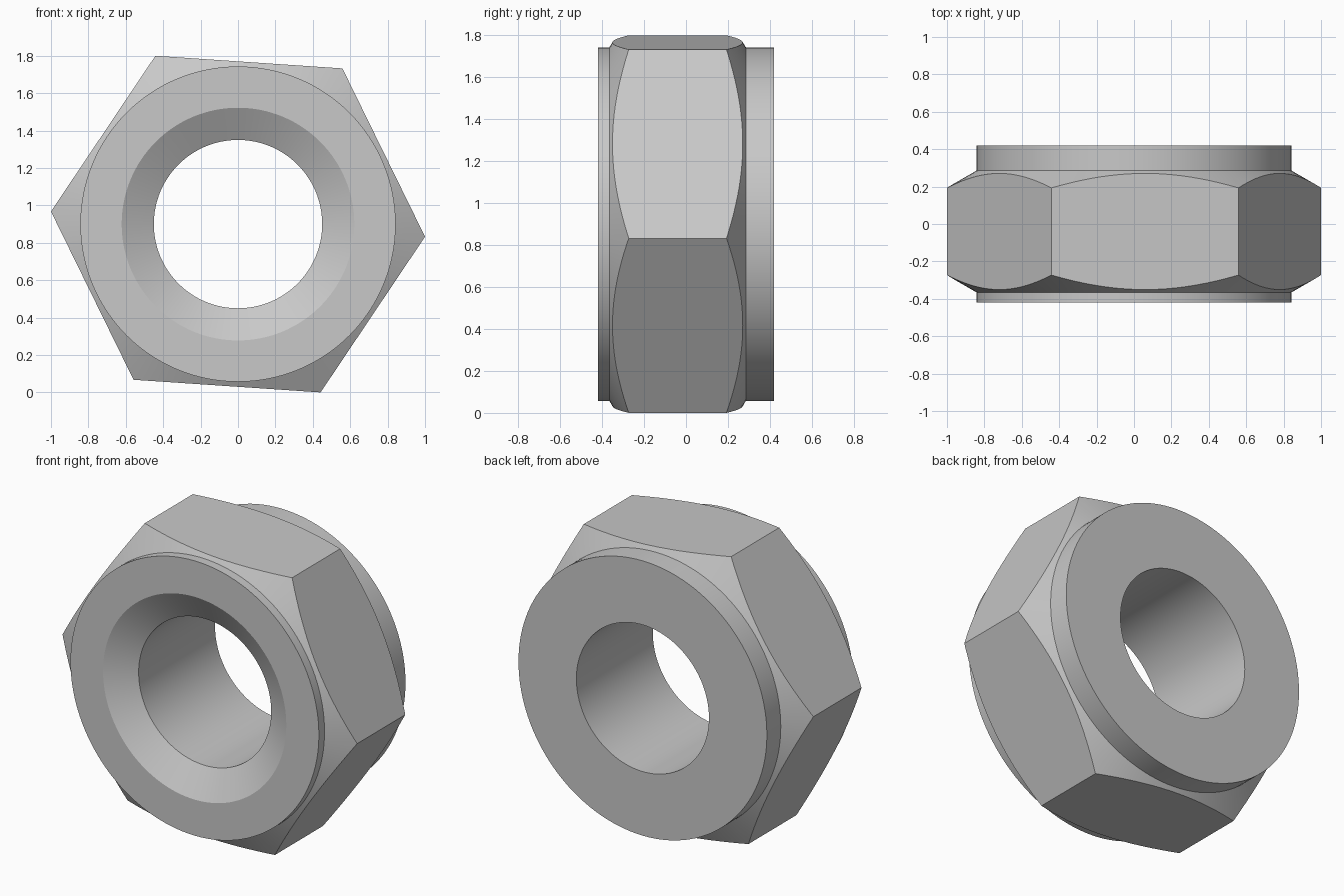
import bpy, bmesh, math

cube = bpy.data.objects.get("Cube")
if cube:
    bpy.data.objects.remove(cube, do_unlink=True)

CENTRE_Z = 0.9
SEGMENTS = 128

steel = bpy.data.materials.new("grey_steel")
steel.use_nodes = True
steel.diffuse_color = (0.58, 0.58, 0.58, 1)
steel.node_tree.nodes["Principled BSDF"].inputs["Base Color"].default_value = (0.58, 0.58, 0.58, 1)


def ring(bm, radius, y, sides, turn=0.0):
    """Ring of vertices around the y axis."""
    angles = [turn + math.tau * i / sides for i in range(sides)]
    return [bm.verts.new((radius * math.cos(a), y, CENTRE_Z + radius * math.sin(a))) for a in angles]


def bridge(bm, a, b):
    for i in range(len(a)):
        j = (i + 1) % len(a)
        bm.faces.new((a[i], a[j], b[j], b[i]))


def finish(bm, name):
    bmesh.ops.recalc_face_normals(bm, faces=bm.faces)
    mesh = bpy.data.meshes.new(name)
    bm.to_mesh(mesh)
    bm.free()
    obj = bpy.data.objects.new(name, mesh)
    bpy.context.collection.objects.link(obj)
    mesh.materials.append(steel)
    return obj


# Turned body: bore, countersink, collars and 30 degree chamfer cones
bore, sink, collar, rim = 0.45, 0.622, 0.843, 1.1
slope = math.tan(math.radians(30))
front, back = -0.42, 0.42
drop = (rim - collar) * slope
profile = [
    (bore, back), (collar, back), (collar, 0.285), (rim, 0.285 - drop),
    (rim, -0.365 + drop), (collar, -0.365), (collar, front),
    (sink, front), (bore, front + (sink - bore) * slope),
]
bm = bmesh.new()
rings = [ring(bm, r, y, SEGMENTS) for r, y in profile]
for i, loop in enumerate(rings):
    bridge(bm, loop, rings[(i + 1) % len(rings)])
nut = finish(bm, "hex_nut")

# Hexagonal prism that trims the turned body to its six flats
bm = bmesh.new()
turn = math.radians(-3.86)
ends = [ring(bm, 1.0023, y, 6, turn) for y in (-0.6, 0.6)]
bridge(bm, *ends)
for end in ends:
    bm.faces.new(end)
cutter = finish(bm, "hex_cutter")
cutter.hide_render = True

trim = nut.modifiers.new("hex_flats", "BOOLEAN")
trim.operation = "INTERSECT"
trim.solver = "EXACT"
trim.object = cutter

bpy.ops.object.select_all(action="DESELECT")
nut.select_set(True)
bpy.context.view_layer.objects.active = nut
bpy.ops.object.modifier_apply(modifier=trim.name)
bpy.data.objects.remove(cutter, do_unlink=True)
bpy.ops.object.shade_smooth_by_angle(angle=math.radians(30))
